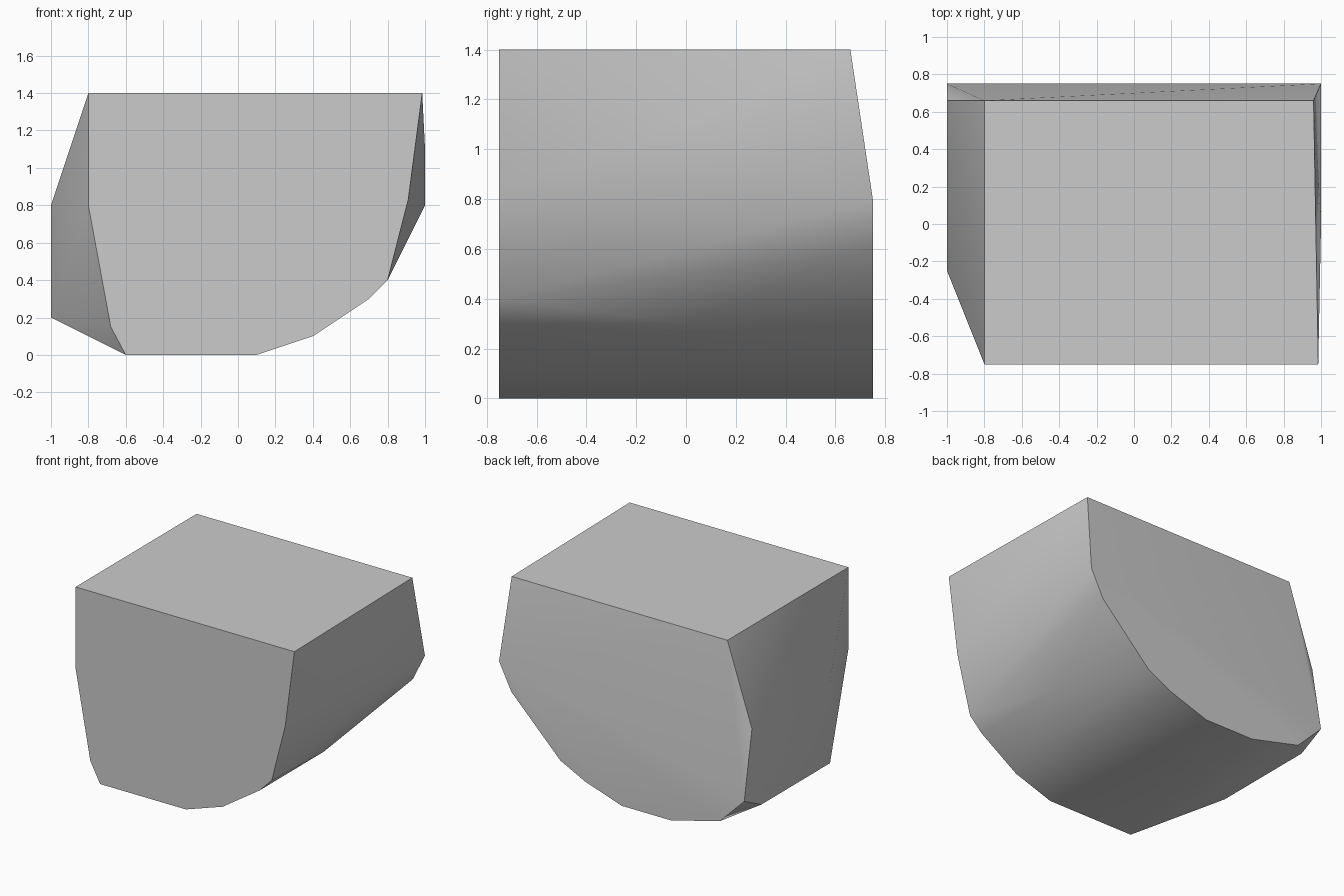
import bpy
import bmesh
import math

cube = bpy.data.objects.get("Cube")
if cube:
    bpy.data.objects.remove(cube, do_unlink=True)


def make_material(name, colour):
    mat = bpy.data.materials.new(name)
    mat.use_nodes = True
    mat.diffuse_color = colour
    mat.node_tree.nodes["Principled BSDF"].inputs["Base Color"].default_value = colour
    return mat


def at_depth(profile, y):
    """Place an x-z profile at the given depth."""
    return [(x, y, z) for x, z in profile]


HALF_DEPTH = 0.75

# Flat front outline
front = [(-.8, 1.4), (-.8, .8), (-.68, .15), (-.6, 0), (.1, 0),
         (.4, .1), (.7, .3), (.8, .4), (.91, .83), (.985, 1.4)]

# Rear outline, below the sloping upper edge
rear = [(1, .8), (.9, .6), (.5, .2), (.3, .1), (0, 0),
        (-.4, 0), (-.8, .1), (-1, .3)]

# Rear edge of the top, bulging right side, and slab on the other side
top_rear = [(-.8, .66, 1.4), (.96, .66, 1.4)]
bulge = [(.7, 0, .3), (1, 0, 1.1)]
side_slab = [(-1, -.25, .2), (-1, -.25, .8), (-1, .66, .8), (-1, .55, .2)]

points = (at_depth(front, -HALF_DEPTH) + at_depth(rear, HALF_DEPTH)
          + top_rear + bulge + side_slab)

# Wrap the outlines in a convex shell and merge its flat areas
bm = bmesh.new()
for point in points:
    bm.verts.new(point)
bmesh.ops.convex_hull(bm, input=bm.verts[:])
loose = [v for v in bm.verts if not v.link_faces]
bmesh.ops.delete(bm, geom=loose, context='VERTS')
bmesh.ops.dissolve_limit(bm, angle_limit=math.radians(0.5),
                         verts=bm.verts[:], edges=bm.edges[:])
bmesh.ops.recalc_face_normals(bm, faces=bm.faces[:])

mesh = bpy.data.meshes.new("faceted_block")
bm.to_mesh(mesh)
bm.free()
mesh.materials.append(make_material("light_grey", (.6, .6, .6, 1)))

block = bpy.data.objects.new("faceted_block", mesh)
bpy.context.collection.objects.link(block)
bpy.ops.object.select_all(action='DESELECT')
block.select_set(True)
bpy.context.view_layer.objects.active = block
bpy.ops.object.shade_smooth_by_angle(angle=math.radians(30))
